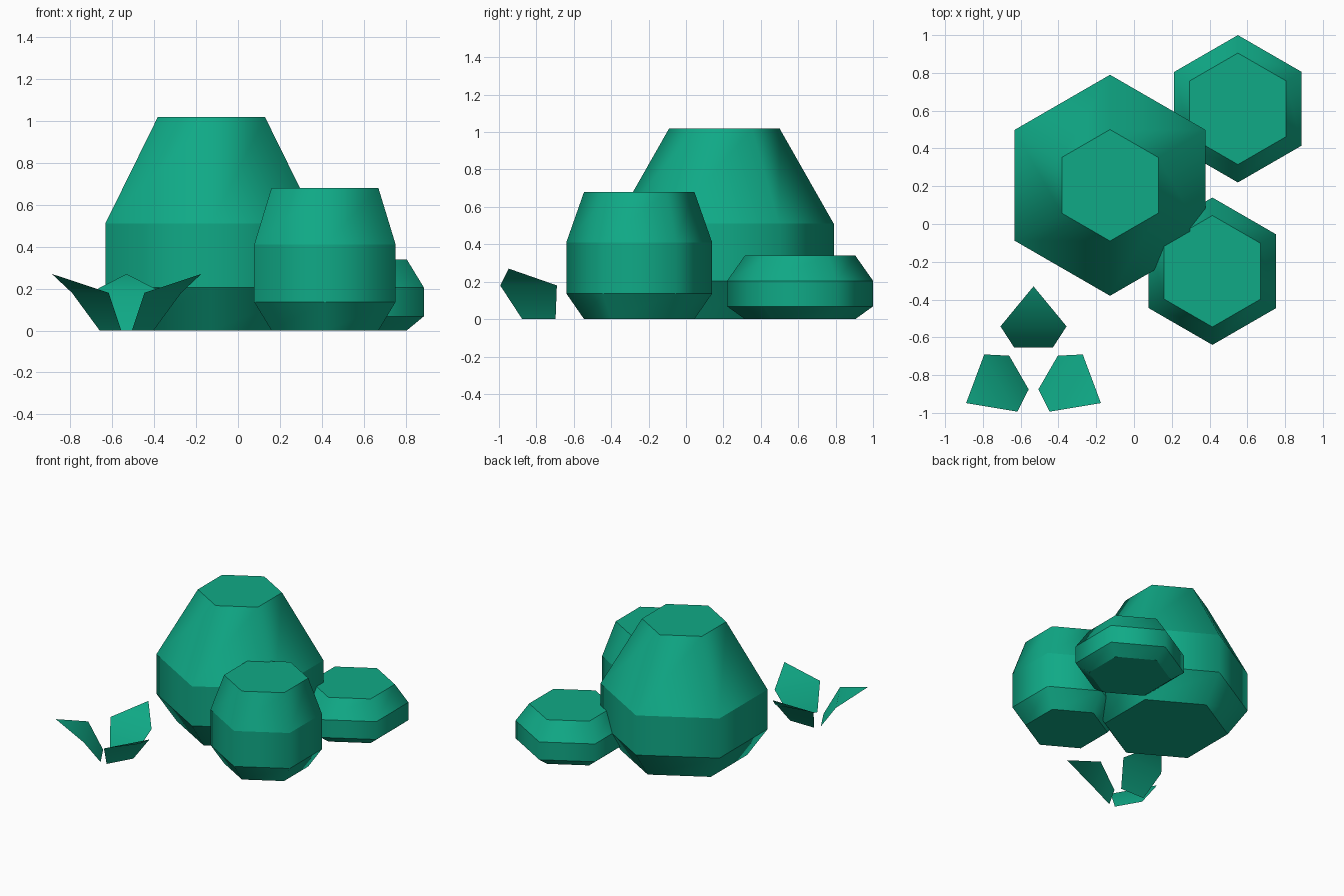
import bpy, bmesh
from math import sin, cos, pi, radians
from mathutils import Matrix

if "Cube" in bpy.data.objects:
    bpy.data.objects.remove(bpy.data.objects["Cube"])

leaf_green = bpy.data.materials.new("leaf_green")
leaf_green.diffuse_color = (0.005, 0.40, 0.24, 1)
leaf_green.use_nodes = True
leaf_green.node_tree.nodes["Principled BSDF"].inputs["Base Color"].default_value = leaf_green.diffuse_color


def finish(bm, name, location):
    mesh = bpy.data.meshes.new(name)
    bm.to_mesh(mesh)
    bm.free()
    mesh.materials.append(leaf_green)
    obj = bpy.data.objects.new(name, mesh)
    obj.location = location
    bpy.context.collection.objects.link(obj)


def bush(name, x, y, profile, sides=6):
    """Six-sided bush from (radius, height) rings, soft around, crisp between bands."""
    bm = bmesh.new()
    rings = [[bm.verts.new((r * cos(pi / 2 + 2 * pi * i / sides),
                            r * sin(pi / 2 + 2 * pi * i / sides), z))
              for i in range(sides)] for r, z in profile]
    for low, high in zip(rings, rings[1:]):
        for i in range(sides):
            j = (i + 1) % sides
            bm.faces.new((low[i], low[j], high[j], high[i])).smooth = True
    bm.faces.new(rings[0][::-1])
    bm.faces.new(rings[-1])
    for e in bm.edges:
        if abs(e.verts[0].co.z - e.verts[1].co.z) < 1e-5:
            e.smooth = False
    finish(bm, name, (x, y, 0))


# Three overlapping bushes
bush("large_bush", -0.127, 0.205, [(0.442, 0), (0.585, 0.205), (0.585, 0.51), (0.295, 1.02)])
bush("medium_bush", 0.415, -0.25, [(0.295, 0), (0.39, 0.137), (0.39, 0.41), (0.295, 0.68)])
bush("low_bush", 0.55, 0.61, [(0.295, 0), (0.39, 0.068), (0.39, 0.205), (0.295, 0.34)])

# Three-leaved sprout: each leaf is a flared base and a pointed tip
for k, name in enumerate(("back_leaf", "left_leaf", "right_leaf")):
    bm = bmesh.new()
    a, b, c, d, tip = [bm.verts.new(p) for p in (
        (-0.103, 0.089, 0), (0.103, 0.089, 0), (0.175, 0.2, 0.18),
        (-0.175, 0.2, 0.18), (0, 0.412, 0.27))]
    for corners in ((d, c, b, a), (tip, c, d)):
        bm.faces.new(corners).smooth = True
    bmesh.ops.recalc_face_normals(bm, faces=bm.faces[:])
    bm.normal_update()
    if bm.faces[:][0].normal.z < 0:
        bmesh.ops.reverse_faces(bm, faces=bm.faces[:])
    bm.transform(Matrix.Rotation(radians(120 * k), 4, 'Z'))
    finish(bm, name, (-0.532, -0.742, 0))
